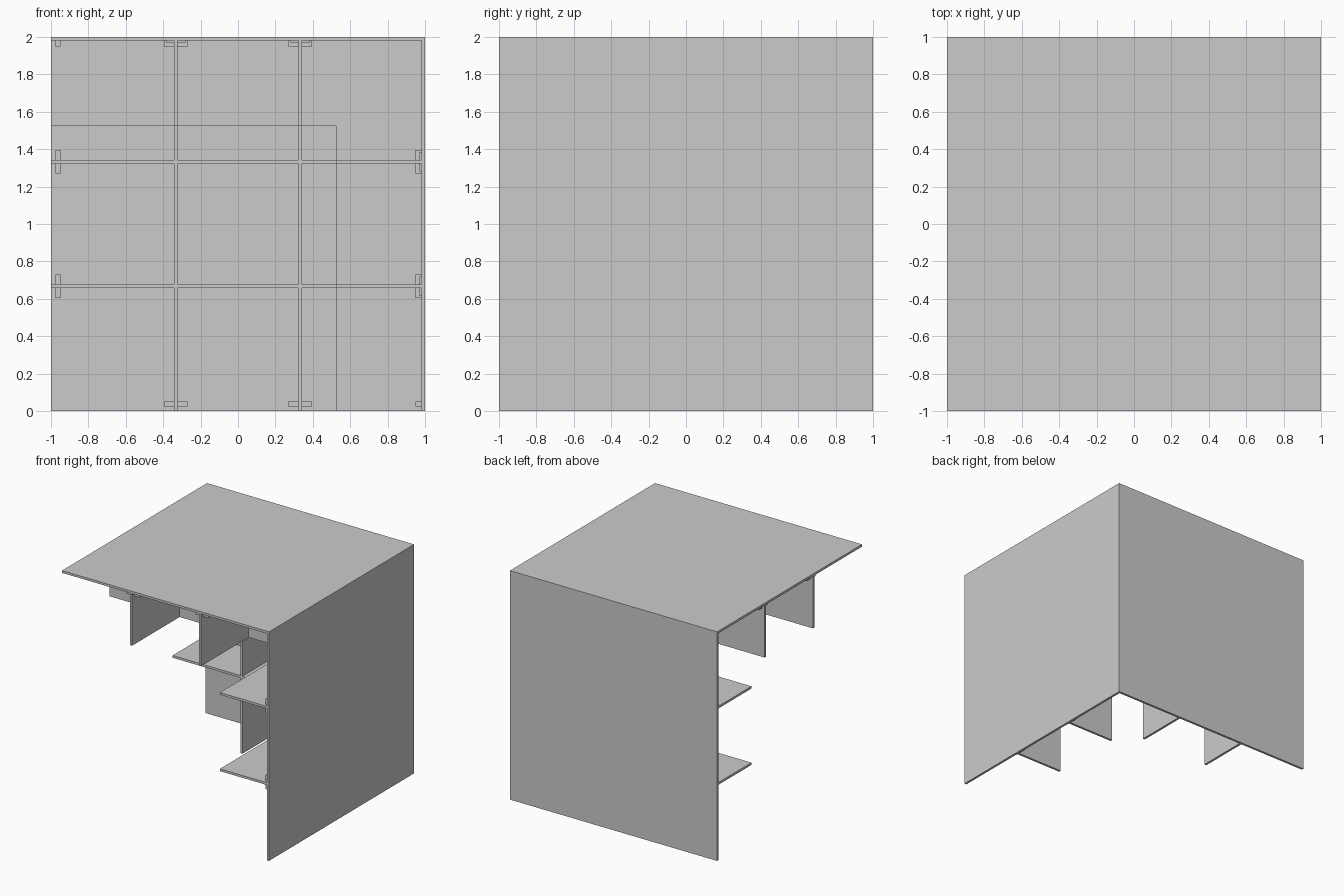
import bpy
import bmesh
from mathutils import Vector

cube = bpy.data.objects.get("Cube")
if cube:
    bpy.data.objects.remove(cube, do_unlink=True)

SIZE = 2.0       # outer size
T = 0.02         # board thickness
DEPTH = 0.475    # depth of the compartments
STEPS = (SIZE / 3, SIZE * 2 / 3)
AXES = "xyz"

grey = bpy.data.materials.new("plain grey")
grey.use_nodes = True
grey.diffuse_color = (0.6, 0.6, 0.6, 1)
grey.node_tree.nodes["Principled BSDF"].inputs["Base Color"].default_value = (0.6, 0.6, 0.6, 1)


def place(p):
    """Distances from the closed corner to world coordinates."""
    return Vector((1 - p[0], 1 - p[1], SIZE - p[2]))


def extrude(name, axis, start, end, outline):
    """Prism along one axis; the outline lies in the other two axes."""
    others = [i for i in range(3) if i != axis]
    bm = bmesh.new()
    verts = []
    for u, v in outline:
        p = [start] * 3
        p[others[0]], p[others[1]] = u, v
        verts.append(bm.verts.new(place(p)))
    face = bm.faces.new(verts)
    moved = bmesh.ops.extrude_face_region(bm, geom=[face])["geom"]
    shift = Vector((0, 0, 0))
    shift[axis] = start - end
    bmesh.ops.translate(bm, vec=shift, verts=[g for g in moved if isinstance(g, bmesh.types.BMVert)])
    bmesh.ops.recalc_face_normals(bm, faces=bm.faces)
    mesh = bpy.data.meshes.new(name)
    bm.to_mesh(mesh)
    bm.free()
    mesh.materials.append(grey)
    obj = bpy.data.objects.new(name, mesh)
    bpy.context.collection.objects.link(obj)
    return obj


def rect(u0, v0, u1, v1):
    return [(u0, v0), (u1, v0), (u1, v1), (u0, v1)]


# Outer walls meeting at one corner
extrude("top_panel", 2, 0, T, rect(0, 0, SIZE, SIZE))
extrude("back_panel", 1, 0, T, rect(0, T, SIZE, SIZE))
extrude("left_panel", 0, 0, T, rect(T, T, SIZE, SIZE))

# L-shaped dividers, two across each axis
ell = [(T, T), (SIZE, T), (SIZE, DEPTH), (DEPTH, DEPTH), (DEPTH, SIZE), (T, SIZE)]
for axis in range(3):
    for n, s in enumerate(STEPS):
        extrude(f"divider_{AXES[axis]}_{n + 1}", axis, s - T / 2, s + T / 2, ell)

# Small bridge clips holding each divider to a wall, near the open edge
RISE, GAP, HALF, LEG = 0.03, 0.01, 0.062, 0.05
for wall in range(3):
    for across in range(3):
        if across == wall:
            continue
        along = 3 - wall - across
        for n, s in enumerate(STEPS):
            arch = [(-HALF, T), (-LEG, T), (-LEG, T + GAP), (LEG, T + GAP),
                    (LEG, T), (HALF, T), (HALF, T + RISE), (-HALF, T + RISE)]
            outline = [(s + a, h) if across < wall else (h, s + a) for a, h in arch]
            extrude(f"clip_{AXES[wall]}{AXES[across]}_{n + 1}", along,
                    SIZE - 0.05, SIZE - 0.025, outline)
